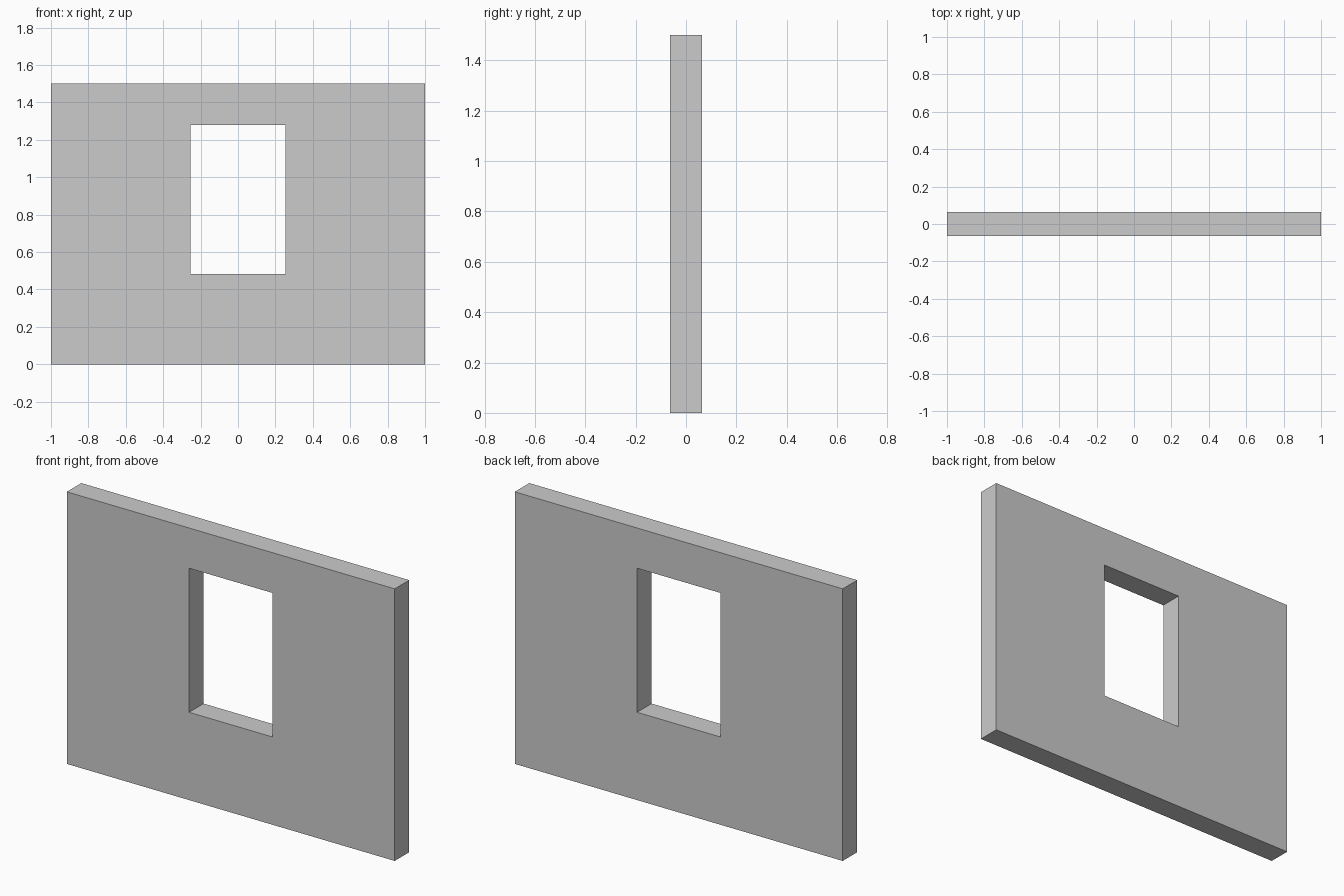
import bpy, bmesh
from mathutils import Vector

if "Cube" in bpy.data.objects:
    bpy.data.objects.remove(bpy.data.objects["Cube"])

WIDTH, HEIGHT, DEPTH = 2.0, 1.5, 0.126
OPEN_X, OPEN_BOTTOM, OPEN_TOP = 0.254, 0.484, 1.278


def rectangle(bm, half_x, bottom, top):
    corners = ((-half_x, bottom), (half_x, bottom), (half_x, top), (-half_x, top))
    return [bm.verts.new((x, -DEPTH / 2, z)) for x, z in corners]


# Front face of the wall: a ring of four quads around the window opening
bm = bmesh.new()
outer = rectangle(bm, WIDTH / 2, 0, HEIGHT)
inner = rectangle(bm, OPEN_X, OPEN_BOTTOM, OPEN_TOP)
ring = []
for i in range(4):
    j = (i + 1) % 4
    ring.append(bm.faces.new((outer[i], outer[j], inner[j], inner[i])))

# Thickness: extrude to the back, which also forms the opening's reveals
front = [f.copy() for f in ring]
back = bmesh.ops.extrude_face_region(bm, geom=ring)["geom"]
bmesh.ops.translate(bm, vec=Vector((0, DEPTH, 0)),
                    verts=[v for v in back if isinstance(v, bmesh.types.BMVert)])
bmesh.ops.remove_doubles(bm, verts=bm.verts, dist=1e-5)
bmesh.ops.recalc_face_normals(bm, faces=bm.faces)

mesh = bpy.data.meshes.new("window_wall")
bm.to_mesh(mesh)
bm.free()
wall = bpy.data.objects.new("window_wall", mesh)
bpy.context.collection.objects.link(wall)
